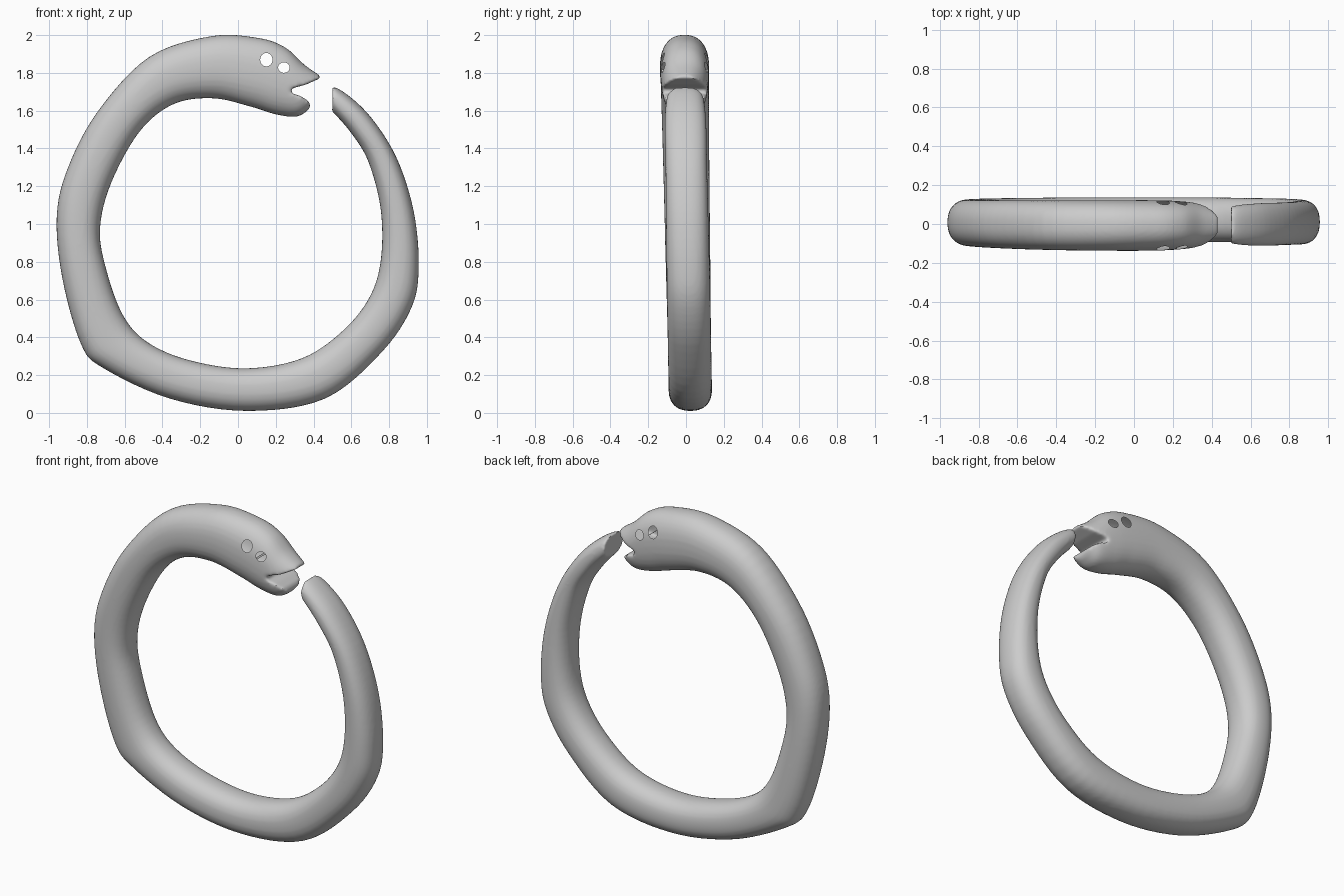
import bpy, bmesh, math
from mathutils import Vector

if "Cube" in bpy.data.objects:
    bpy.data.objects.remove(bpy.data.objects["Cube"])

# Stations from tail tip to snout: outer x, outer z, inner x, inner z, half width
STATIONS = [
    (0.398, 1.715, 0.393, 1.685, 0.025), (0.45, 1.735, 0.43, 1.66, 0.075),
    (0.55, 1.705, 0.50, 1.595, 0.10), (0.70, 1.57, 0.60, 1.48, 0.11),
    (0.84, 1.35, 0.69, 1.33, 0.11), (0.93, 1.07, 0.755, 1.08, 0.112),
    (0.957, 0.78, 0.757, 0.82, 0.114), (0.92, 0.56, 0.70, 0.62, 0.115),
    (0.76, 0.32, 0.56, 0.44, 0.115), (0.46, 0.075, 0.34, 0.29, 0.115),
    (0.05, 0.01, 0.04, 0.236, 0.115), (-0.36, 0.075, -0.26, 0.28, 0.115),
    (-0.71, 0.235, -0.48, 0.375, 0.115), (-0.83, 0.36, -0.61, 0.52, 0.115),
    (-0.93, 0.71, -0.70, 0.77, 0.118), (-0.96, 1.04, -0.73, 0.98, 0.12),
    (-0.90, 1.30, -0.67, 1.22, 0.122), (-0.74, 1.60, -0.52, 1.49, 0.125),
    (-0.47, 1.885, -0.34, 1.635, 0.128), (-0.14, 1.995, -0.13, 1.665, 0.13),
    (0.11, 1.985, 0.07, 1.62, 0.13), (0.25, 1.935, 0.20, 1.58, 0.125),
    (0.35, 1.845, 0.31, 1.568, 0.112), (0.435, 1.785, 0.375, 1.605, 0.085),
]
SIDES, STEPS = 32, 6


def catmull(p, i, t):
    a, b, c, d = (p[min(max(i + k, 0), len(p) - 1)] for k in (-1, 0, 1, 2))
    return [0.5 * (2 * q + (r - s) * t + (2 * s - 5 * q + 4 * r - e) * t * t
                   + (3 * q - s - 3 * r + e) * t ** 3)
            for s, q, r, e in zip(a, b, c, d)]


def sgnpow(v, e):
    return math.copysign(abs(v) ** e, v)


def make_object(name, bm):
    bmesh.ops.recalc_face_normals(bm, faces=bm.faces[:])
    me = bpy.data.meshes.new(name)
    bm.to_mesh(me)
    bm.free()
    ob = bpy.data.objects.new(name, me)
    bpy.context.collection.objects.link(ob)
    return ob


def prism(name, profile, depth=0.4):
    """Front-view outline extruded through the model along y."""
    bm = bmesh.new()
    f = bm.faces.new([bm.verts.new((x, -depth, z)) for x, z in profile])
    ext = bmesh.ops.extrude_face_region(bm, geom=[f])
    verts = [g for g in ext["geom"] if isinstance(g, bmesh.types.BMVert)]
    bmesh.ops.translate(bm, verts=verts, vec=(0, 2 * depth, 0))
    return make_object(name, bm)


def apply_mod(ob, kind, **props):
    mod = ob.modifiers.new(kind, kind)
    for k, v in props.items():
        setattr(mod, k, v)
    bpy.context.view_layer.objects.active = ob
    bpy.ops.object.modifier_apply(modifier=mod.name)


def cut(ob, cutter):
    apply_mod(ob, 'BOOLEAN', operation='DIFFERENCE', solver='EXACT', object=cutter)
    bpy.data.objects.remove(cutter)


# Serpent body: rounded sections lofted around the ring
rows = [catmull(STATIONS, i, k / STEPS)
        for i in range(len(STATIONS) - 1) for k in range(STEPS)] + [STATIONS[-1]]
bm = bmesh.new()
rings = []
for ox, oz, ix, iz, w in rows:
    o, n = Vector((ox, 0, oz)), Vector((ix, 0, iz))
    c, u = (o + n) / 2, (o - n) / 2
    c.y = 0.025 - 0.018 * c.z
    ring = []
    for j in range(SIDES):
        a = 2 * math.pi * j / SIDES
        p = c + u * sgnpow(math.cos(a), 0.86)
        p.y += w * sgnpow(math.sin(a), 0.86)
        ring.append(bm.verts.new(p))
    rings.append(ring)
for r, s in zip(rings, rings[1:]):
    for j in range(SIDES):
        k = (j + 1) % SIDES
        bm.faces.new((r[j], r[k], s[k], s[j]))
bm.faces.new(rings[0])
bm.faces.new(rings[-1])
serpent = make_object("serpent_ring", bm)

# Open mouth, then soften the lips
cut(serpent, prism("mouth_cutter", [
    (0.275, 1.70), (0.285, 1.718), (0.36, 1.738), (0.42, 1.765), (0.50, 1.785),
    (0.50, 1.60), (0.385, 1.62), (0.375, 1.65), (0.33, 1.678), (0.29, 1.69)]))
apply_mod(serpent, 'REMESH', mode='VOXEL', voxel_size=0.01)
apply_mod(serpent, 'SMOOTH', factor=0.5, iterations=6)

# Eye holes: punched through, tunnel walls removed to leave a hollow shell
EYES = [(0.15, 1.87, 0.033, 0.036), (0.243, 1.828, 0.031, 0.028)]
N = 16
for x, z, rx, rz in EYES:
    cut(serpent, prism("eye_cutter", [
        (x + rx * math.cos(2 * math.pi * k / N), z + rz * math.sin(2 * math.pi * k / N))
        for k in range(N)]))
bm = bmesh.new()
bm.from_mesh(serpent.data)
limit = math.cos(math.pi / N) + 0.002
walls = []
for f in bm.faces:
    p = f.calc_center_median()
    if any(math.hypot((p.x - x) / rx, (p.z - z) / rz) < limit for x, z, rx, rz in EYES):
        walls.append(f)
bmesh.ops.delete(bm, geom=walls, context='FACES')
bm.to_mesh(serpent.data)
bm.free()

serpent.select_set(True)
bpy.context.view_layer.objects.active = serpent
bpy.ops.object.shade_smooth_by_angle(angle=math.radians(50))
